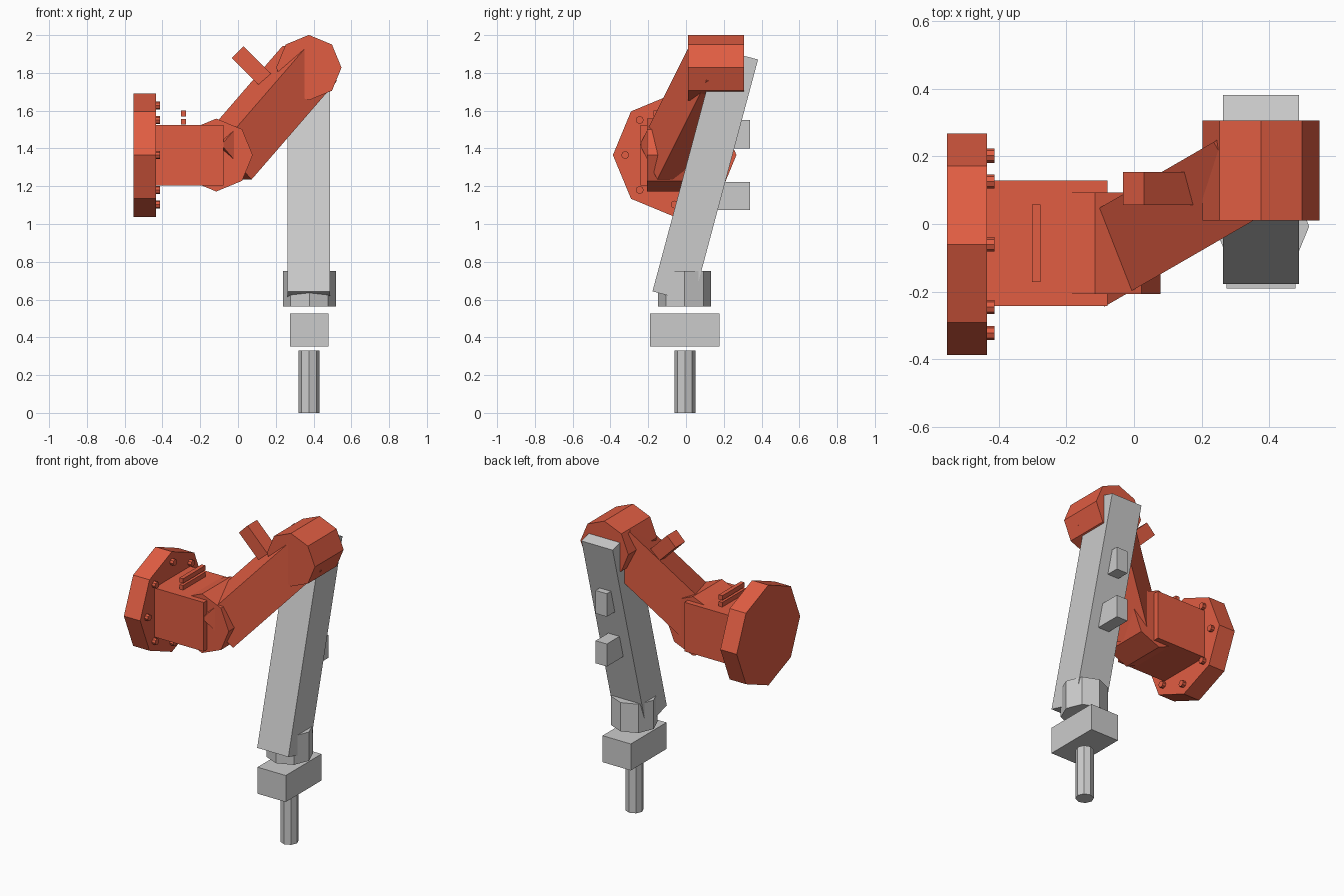
import bpy, math
from mathutils import Matrix, Vector

if "Cube" in bpy.data.objects:
    bpy.data.objects.remove(bpy.data.objects["Cube"])

red = bpy.data.materials.new("red_paint")
red.diffuse_color = (0.75, 0.11, 0.055, 1)
red.use_nodes = True
red.node_tree.nodes["Principled BSDF"].inputs["Base Color"].default_value = red.diffuse_color
ROT = {'X': (0, math.pi / 2, 0), 'Y': (math.pi / 2, 0, 0), 'Z': (0, 0, 0)}


def finish(name, mat):
    ob = bpy.context.object
    ob.name = name
    if mat:
        ob.data.materials.append(mat)
    return ob


def box(name, centre, size, rot=(0, 0, 0), mat=None):
    bpy.ops.mesh.primitive_cube_add(size=1)
    ob = finish(name, mat)
    ob.data.transform(Matrix.Diagonal((*size, 1)))
    ob.location, ob.rotation_euler = centre, rot
    return ob


def span(name, x, y, z, mat=None):
    lims = (x, y, z)
    return box(name, [(a + b) / 2 for a, b in lims], [b - a for a, b in lims], mat=mat)


def octagon(name, centre, radius, depth, axis, mat=None):
    bpy.ops.mesh.primitive_cylinder_add(vertices=8, radius=radius, depth=depth,
                                        location=centre, rotation=ROT[axis])
    return finish(name, mat)


# Mounting flange with its ring of bolts
octagon("flange", (-0.494, -0.06, 1.365), 0.327, 0.118, 'X', red)
for i in range(8):
    a = i * math.pi / 4
    octagon(f"flange_bolt_{i}", (-0.433, -0.06 + 0.262 * math.cos(a), 1.365 + 0.262 * math.sin(a)),
            0.021, 0.042, 'X', red)

# Forearm housing, its top rails and the elbow joint
span("forearm_housing", (-0.44, -0.078), (-0.242, 0.128), (1.205, 1.525), red)
for i, z in enumerate((1.541, 1.585)):
    span(f"top_rail_{i}", (-0.302, -0.276), (-0.172, 0.057), (z - 0.015, z + 0.015), red)
octagon("elbow_joint", (-0.115, -0.057, 1.365), 0.193, 0.299, 'Y', red)

# Slanted link up to the shoulder: pitched 45 degrees, yawed 30
link_start = Vector((-0.073, -0.086, 1.327))
link_dir = Vector((0.612, 0.354, 0.707))
box("upper_link", link_start + link_dir * 0.37, (0.26, 0.26, 0.74),
    (0, math.radians(45), math.radians(30)), red)
octagon("shoulder_joint", (0.375, 0.158, 1.828), 0.173, 0.296, 'Y', red)
box("link_stub", (0.085, 0.105, 1.824), (0.088, 0.098, 0.245), (0, math.radians(-45), 0), red)

# Leaning column with two blocks on its back
box("column", (0.375, 0.102, 1.257), (0.225, 0.222, 1.33), (math.radians(-15), 0, 0))
span("upper_back_block", (0.335, 0.416), (0.18, 0.338), (1.40, 1.55))
span("lower_back_block", (0.335, 0.416), (0.12, 0.338), (1.075, 1.222))

# Wrist collar, tool block and tip rod
octagon("wrist_collar", (0.378, -0.007, 0.656), 0.14, 0.188, 'Z')
span("tool_block", (0.274, 0.478), (-0.19, 0.178), (0.352, 0.525))
octagon("tip_rod", (0.376, -0.006, 0.165), 0.055, 0.33, 'Z')
